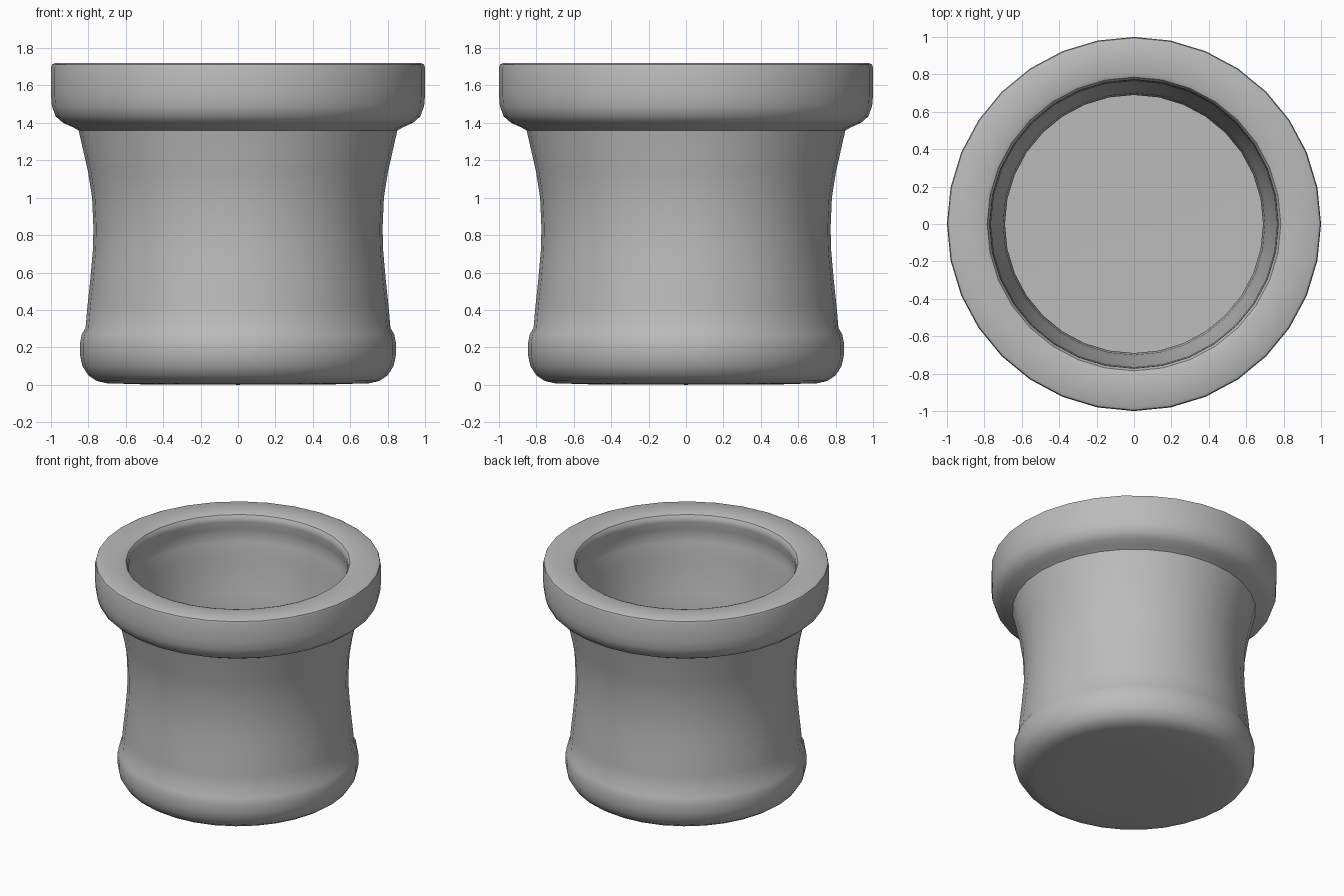
import bpy
import bmesh
from math import cos, sin, tau, radians

if "Cube" in bpy.data.objects:
    bpy.data.objects.remove(bpy.data.objects["Cube"], do_unlink=True)

SIDES = 32

grey = bpy.data.materials.new("plain grey")
grey.use_nodes = True
colour = (0.5, 0.5, 0.5, 1)
grey.diffuse_color = colour
grey.node_tree.nodes["Principled BSDF"].inputs["Base Color"].default_value = colour


def lathe(name, profile):
    """Turn a (radius, height) profile around z; zero radius closes with a fan."""
    bm = bmesh.new()
    rings = []
    for r, z in profile:
        if r == 0:
            rings.append([bm.verts.new((0, 0, z))] * SIDES)
        else:
            rings.append([bm.verts.new((r * cos(tau * i / SIDES), r * sin(tau * i / SIDES), z))
                          for i in range(SIDES)])
    for low, high in zip(rings, rings[1:]):
        for i in range(SIDES):
            j = (i + 1) % SIDES
            corners = list(dict.fromkeys((low[i], low[j], high[j], high[i])))
            bm.faces.new(corners)
    bmesh.ops.recalc_face_normals(bm, faces=bm.faces)
    mesh = bpy.data.meshes.new(name)
    bm.to_mesh(mesh)
    bm.free()
    mesh.materials.append(grey)
    obj = bpy.data.objects.new(name, mesh)
    bpy.context.collection.objects.link(obj)
    bpy.ops.object.select_all(action="DESELECT")
    obj.select_set(True)
    bpy.context.view_layer.objects.active = obj
    bpy.ops.object.shade_smooth_by_angle(angle=radians(32))
    return obj


# Rounded foot, from the underside centre out to the crease
foot = [(0, 0), (0.5, 0.002), (0.7, 0.008), (0.755, 0.02), (0.8, 0.05),
        (0.832, 0.1), (0.845, 0.16), (0.845, 0.22), (0.835, 0.27), (0.815, 0.305)]
# Waisted wall
waist = [(0.805, 0.42), (0.79, 0.56), (0.776, 0.72), (0.773, 0.84),
         (0.78, 1.0), (0.802, 1.14), (0.852, 1.36)]
# Heavy collar with softened edges
collar = [(0.885, 1.378), (0.935, 1.4), (0.975, 1.435), (0.995, 1.49), (1, 1.55),
          (1, 1.695), (0.995, 1.712), (0.98, 1.72),
          (0.81, 1.72), (0.785, 1.71), (0.772, 1.69), (0.77, 1.66)]
# Hollow inside: shallow groove below the lip, then a wall following the waist
inside = [(0.785, 1.6), (0.79, 1.55), (0.785, 1.5), (0.765, 1.41), (0.765, 1.36), (0.72, 1.14),
          (0.7, 1.0), (0.69, 0.84), (0.695, 0.72), (0.71, 0.56), (0.725, 0.42),
          (0.735, 0.3), (0.735, 0.09), (0, 0.08)]

lathe("pot", foot + waist + collar + inside)
